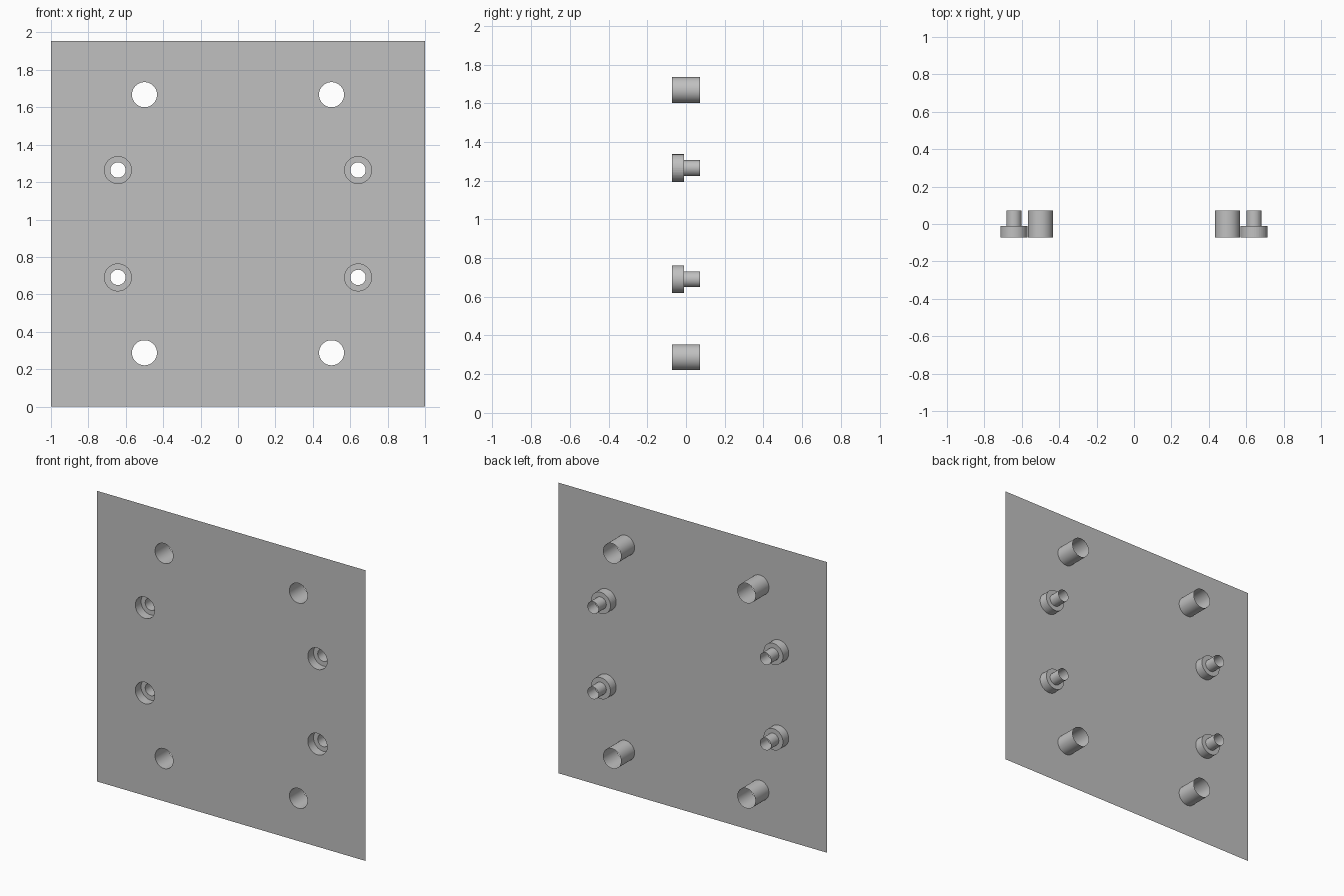
import bpy, bmesh, math
from mathutils import Vector

if "Cube" in bpy.data.objects:
    bpy.data.objects.remove(bpy.data.objects["Cube"])

HEIGHT, MID = 1.955, 0.9775
FRONT, STEP, BACK = -0.072, -0.011, 0.072
WIDE, COLLAR, BORE = 0.067, 0.072, 0.041
SIDES = 48

gray = bpy.data.materials.new("plain gray")
gray.use_nodes = True
gray.diffuse_color = (0.53, 0.53, 0.53, 1)
gray.node_tree.nodes["Principled BSDF"].inputs["Base Color"].default_value = gray.diffuse_color


def ring(bm, x, z, radius, y):
    angles = [2 * math.pi * i / SIDES for i in range(SIDES)]
    return [bm.verts.new((x + radius * math.cos(a), y, z + radius * math.sin(a))) for a in angles]


def loop_edges(bm, verts):
    return [bm.edges.new((v, verts[i - 1])) for i, v in enumerate(verts)]


def finish(bm, name):
    mesh = bpy.data.meshes.new(name)
    bm.to_mesh(mesh)
    bm.free()
    mesh.materials.append(gray)
    obj = bpy.data.objects.new(name, mesh)
    bpy.context.collection.objects.link(obj)
    return obj


def sleeve(name, x, z, profile, smooth=True):
    """Open tube through the (radius, y) points of the profile."""
    bm = bmesh.new()
    rings = [ring(bm, x, z, r, y) for r, y in profile]
    for a, b in zip(rings, rings[1:]):
        for i in range(SIDES):
            bm.faces.new((a[i - 1], a[i], b[i], b[i - 1]))
    obj = finish(bm, name)
    if smooth:
        bpy.ops.object.select_all(action='DESELECT')
        obj.select_set(True)
        bpy.context.view_layer.objects.active = obj
        bpy.ops.object.shade_smooth_by_angle(angle=math.radians(30))


# Hole layout, mirrored both ways
quarters = [("left" if sx > 0 else "right", "upper" if sz > 0 else "lower", sx, sz)
            for sx in (-1, 1) for sz in (-1, 1)]
wide_holes = [(s, l, sx * 0.5, MID + sz * 0.69) for s, l, sx, sz in quarters]
stepped_holes = [(s, l, sx * 0.642, MID + sz * 0.287) for s, l, sx, sz in quarters]

# Thin front sheet with eight round openings
bm = bmesh.new()
corners = [bm.verts.new((x, FRONT, z)) for x, z in ((-1, 0), (1, 0), (1, HEIGHT), (-1, HEIGHT))]
edges = loop_edges(bm, corners)
for holes, radius in ((wide_holes, WIDE), (stepped_holes, COLLAR)):
    for _, _, x, z in holes:
        edges += loop_edges(bm, ring(bm, x, z, radius, FRONT))
bmesh.ops.triangle_fill(bm, edges=edges, use_beauty=True, use_dissolve=False,
                        normal=Vector((0, -1, 0)))
for face in bm.faces:
    face.normal_update()
    if face.normal.y > 0:
        face.normal_flip()
finish(bm, "front_sheet")

# Straight sleeves behind the wide holes
for side, level, x, z in wide_holes:
    sleeve(f"{level}_{side}_straight_sleeve", x, z, [(WIDE, FRONT), (WIDE, BACK)])

# Counterbored sleeves; the upper left one is faceted
for side, level, x, z in stepped_holes:
    sleeve(f"{level}_{side}_stepped_sleeve", x, z,
           [(COLLAR, FRONT), (COLLAR, STEP), (BORE, STEP), (BORE, BACK)],
           smooth=(side, level) != ("left", "upper"))
